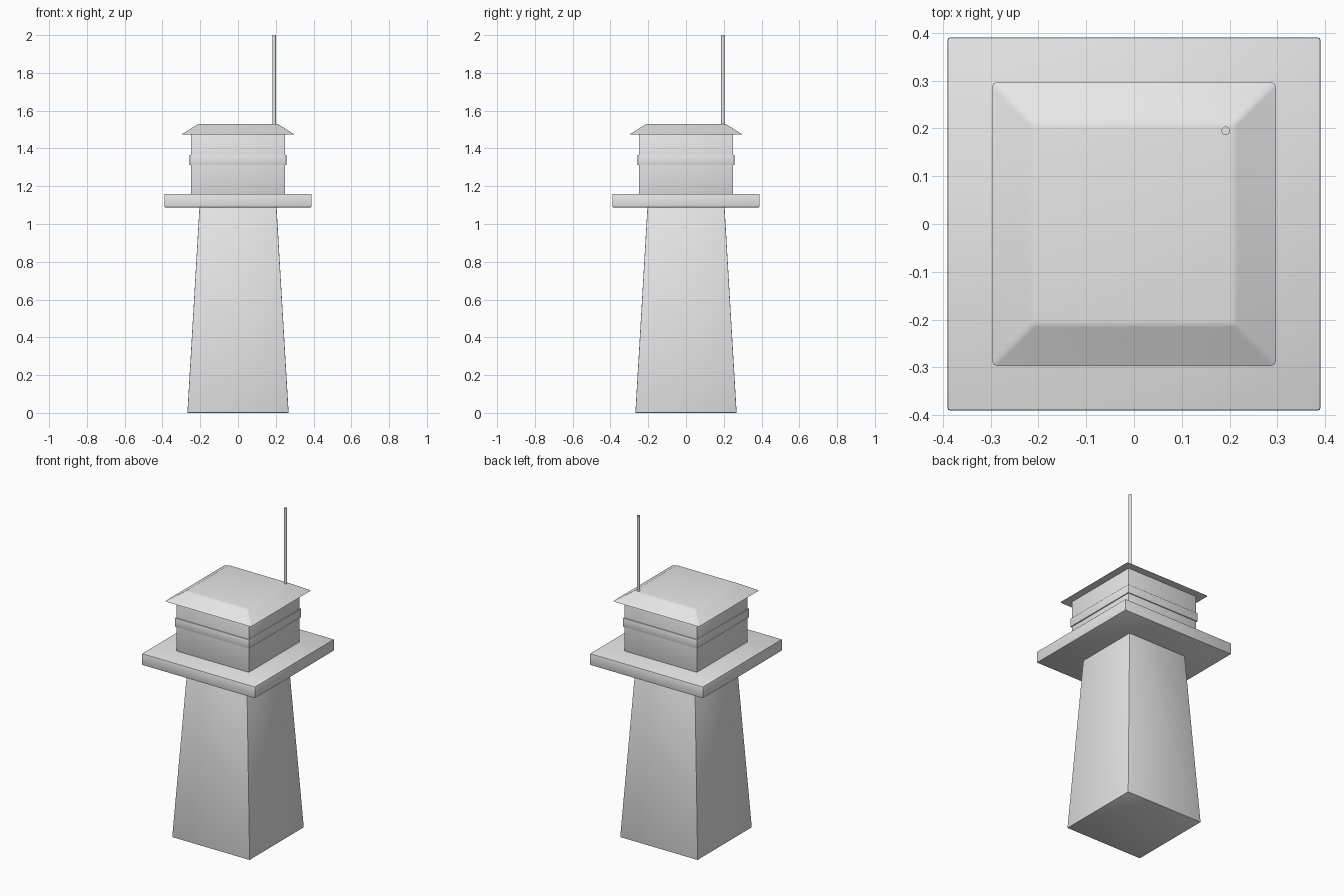
import bpy, bmesh, math

if "Cube" in bpy.data.objects:
    bpy.data.objects.remove(bpy.data.objects["Cube"], do_unlink=True)

# Single pale grey material
grey = bpy.data.materials.new("pale grey")
grey.use_nodes = True
colour = (0.8, 0.8, 0.8, 1)
grey.diffuse_color = colour
grey.node_tree.nodes["Principled BSDF"].inputs["Base Color"].default_value = colour


def finish(obj):
    obj.data.materials.append(grey)
    bpy.ops.object.select_all(action="DESELECT")
    obj.select_set(True)
    bpy.context.view_layer.objects.active = obj
    bpy.ops.object.shade_smooth_by_angle(angle=math.radians(35))


def square_block(name, half_low, half_high, z_low, z_high, bevel, keep_base_sharp=False):
    """Square block, optionally tapered, with softly rounded edges."""
    bm = bmesh.new()
    bmesh.ops.create_cube(bm, size=2)
    for v in bm.verts:
        top = v.co.z > 0
        half = half_high if top else half_low
        v.co = (v.co.x * half, v.co.y * half, z_high if top else z_low)
    edges = [e for e in bm.edges
             if not keep_base_sharp or any(v.co.z > z_low + 0.001 for v in e.verts)]
    bmesh.ops.bevel(bm, geom=edges, offset=bevel, segments=2, profile=0.5, affect="EDGES")
    bmesh.ops.recalc_face_normals(bm, faces=bm.faces)
    mesh = bpy.data.meshes.new(name)
    bm.to_mesh(mesh)
    bm.free()
    obj = bpy.data.objects.new(name, mesh)
    bpy.context.collection.objects.link(obj)
    finish(obj)


# Tapered shaft, gallery, cabin with a thin raised band, and hipped roof
square_block("tower_shaft", 0.268, 0.204, 0.0, 1.09, 0.003)
square_block("gallery_platform", 0.39, 0.39, 1.088, 1.16, 0.004)
square_block("cabin", 0.25, 0.25, 1.157, 1.476, 0.003)
square_block("cabin_band", 0.256, 0.256, 1.312, 1.366, 0.002)
square_block("roof", 0.297, 0.21, 1.475, 1.53, 0.008, keep_base_sharp=True)

# Antenna at the back left corner of the roof
z_low, z_high = 1.5, 2.0
bpy.ops.mesh.primitive_cylinder_add(vertices=16, radius=0.009, depth=z_high - z_low,
                                    location=(0.192, 0.195, (z_low + z_high) / 2))
antenna = bpy.context.object
antenna.name = "antenna"
finish(antenna)
